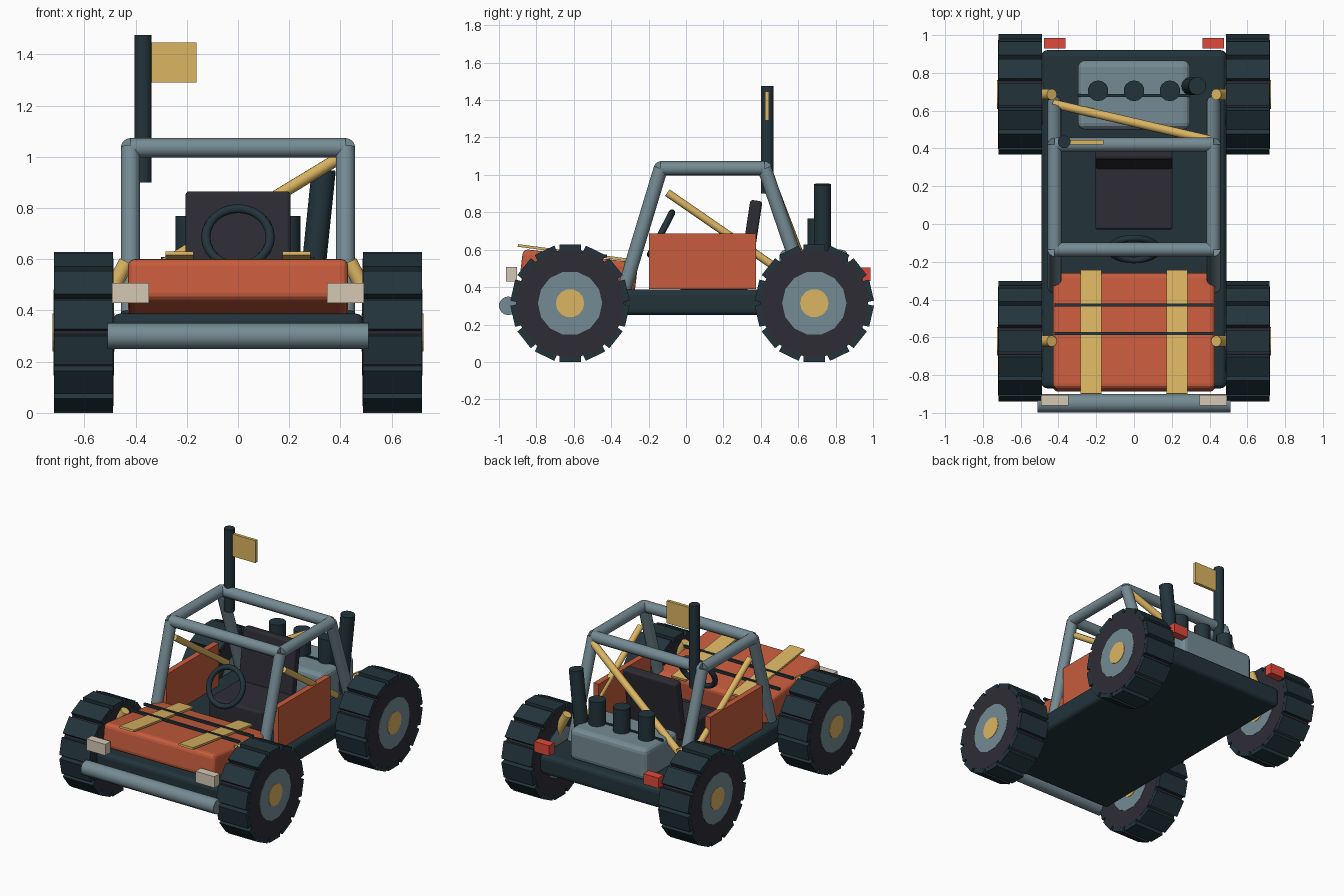
import bpy, math
from mathutils import Vector, Matrix

if "Cube" in bpy.data.objects:
    bpy.data.objects.remove(bpy.data.objects["Cube"])

def lin(h):
    c = [int(h[i:i + 2], 16) / 255 for i in (0, 2, 4)]
    return [v / 12.92 if v < .04 else ((v + .055) / 1.055) ** 2.4 for v in c] + [1]

MATS = {}
for n, h in dict(dark="22343b", char="2d2c34", steel="758b94", yellow="dcb562",
                 orange="c75c3d", red="e04a3c", beige="d6c9b5").items():
    MATS[n] = bpy.data.materials.new(n)
    MATS[n].diffuse_color = lin(h)

def finish(o, name, mat, bevel=0, seg=3):
    o.name = o.data.name = name
    o.data.materials.append(MATS[mat])
    if bevel:
        b = o.modifiers.new("bevel", 'BEVEL')
        b.width, b.segments = bevel, seg
    return o

def box(name, c, s, mat, rx=0, bevel=0):
    bpy.ops.mesh.primitive_cube_add(size=1)
    o = bpy.context.object
    o.data.transform(Matrix.Diagonal((*s, 1)))
    o.location, o.rotation_euler = c, (rx, 0, 0)
    return finish(o, name, mat, bevel)

def tube(name, a, b, r, mat, n=14):
    a, b = Vector(a), Vector(b)
    bpy.ops.mesh.primitive_cylinder_add(vertices=n, radius=r, depth=(b - a).length,
                                        location=(a + b) / 2)
    o = bpy.context.object
    o.rotation_euler = (b - a).to_track_quat('Z', 'Y').to_euler()
    finish(o, name, mat)
    bpy.ops.object.shade_smooth_by_angle(angle=math.radians(35))
    return o

def disc(name, c, r, w, mat, n=14):
    bpy.ops.mesh.primitive_cylinder_add(vertices=n, radius=r, depth=w, location=c,
                                        rotation=(0, math.pi / 2, 0))
    return finish(bpy.context.object, name, mat)

# Wheels with tread blocks and suspension struts
for end, wy in (("front", -.62), ("rear", .686)):
    for side, s in (("left", -1), ("right", 1)):
        tag, c = f"{end}_{side}", (s * .603, wy, .314)
        disc(tag + "_tyre", c, .288, .232, "char", 28)
        disc(tag + "_rim", c, .172, .236, "steel")
        disc(tag + "_hub", c, .076, .242, "yellow")
        for i in range(14):
            a = i * math.tau / 14
            box(f"{tag}_tread_{i}", (c[0], wy - .284 * math.sin(a), .314 + .284 * math.cos(a)),
                (.23, .115, .06), "dark", a)
        tube(tag + "_strut", (s * .435, wy, .59), (s * .53, wy, .41), .03, "yellow")

# Chassis and front bumper
box("chassis", (0, .025, .319), (.98, 1.79, .138), "dark", 0, .03)
tube("front_bumper", (-.51, -.95, .3), (.51, -.95, .3), .05, "steel")

# Tilted hood with straps and seam rods
box("hood", (0, -.573, .485), (.86, .62, .165), "orange", -.12, .028)
for s in (-1, 1):
    box("hood_strap", (s * .228, -.572, .58), (.11, .66, .014), "yellow", -.13)
for y, z in ((-.43, .567), (-.58, .585)):
    box("hood_seam", (0, y, z), (.84, .016, .016), "dark")

# Lights, doors and cage sides
for side, s in (("left", -1), ("right", 1)):
    box(side + "_headlight", (s * .42, -.933, .469), (.145, .058, .078), "beige")
    box(side + "_taillight", (s * .42, .957, .468), (.115, .058, .072), "red")
    box(side + "_door", (s * .43, .088, .538), (.04, .572, .295), "orange")
    x = s * .42
    tube(side + "_front_post", (x, -.33, .39), (x, -.135, 1.035), .038, "steel")
    tube(side + "_top_rail", (x, -.135, 1.035), (x, .42, 1.035), .038, "steel")
    tube(side + "_rear_post", (x, .42, 1.035), (x, .64, .39), .038, "steel")
    tube(side + "_side_brace", (x, -.1, .905), (x, .48, .505), .021, "yellow")
for y, n in ((-.135, "front"), (.42, "rear")):
    tube(n + "_cross_bar", (-.42, y, 1.035), (.42, y, 1.035), .038, "steel")
tube("rear_brace", (-.42, .635, .5), (.42, .44, 1.01), .024, "yellow")

# Seat and steering wheel
box("seat_base", (0, .15, .45), (.41, .36, .14), "char", 0, .015)
box("seat_back", (0, .345, .655), (.41, .065, .42), "char", -.15, .015)
bpy.ops.mesh.primitive_torus_add(major_segments=24, minor_segments=8, major_radius=.126,
                                 minor_radius=.018, location=(0, -.133, .686), rotation=(1.09, 0, 0))
finish(bpy.context.object, "steering_wheel", "dark")
bpy.ops.object.shade_smooth_by_angle(angle=math.radians(50))

# Engine with stacks and exhaust
box("engine", (0, .683, .49), (.595, .365, .22), "steel", 0, .035)
box("engine_seam", (0, .68, .602), (.6, .014, .014), "dark")
for i in (-1, 0, 1):
    tube("engine_stack", (i * .19, .705, .55), (i * .19, .705, .768), .055, "dark")
tube("exhaust", (.28, .73, .42), (.335, .73, .95), .047, "dark")

# Flag and pole
tube("flag_pole", (-.37, .435, .9), (-.37, .435, 1.475), .034, "dark")
box("flag", (-.25, .433, 1.368), (.175, .022, .155), "yellow")

for m in bpy.data.materials:
    if m.users and not m.is_grease_pencil:
        m.use_nodes = True
        m.node_tree.nodes["Principled BSDF"].inputs["Base Color"].default_value = m.diffuse_color
